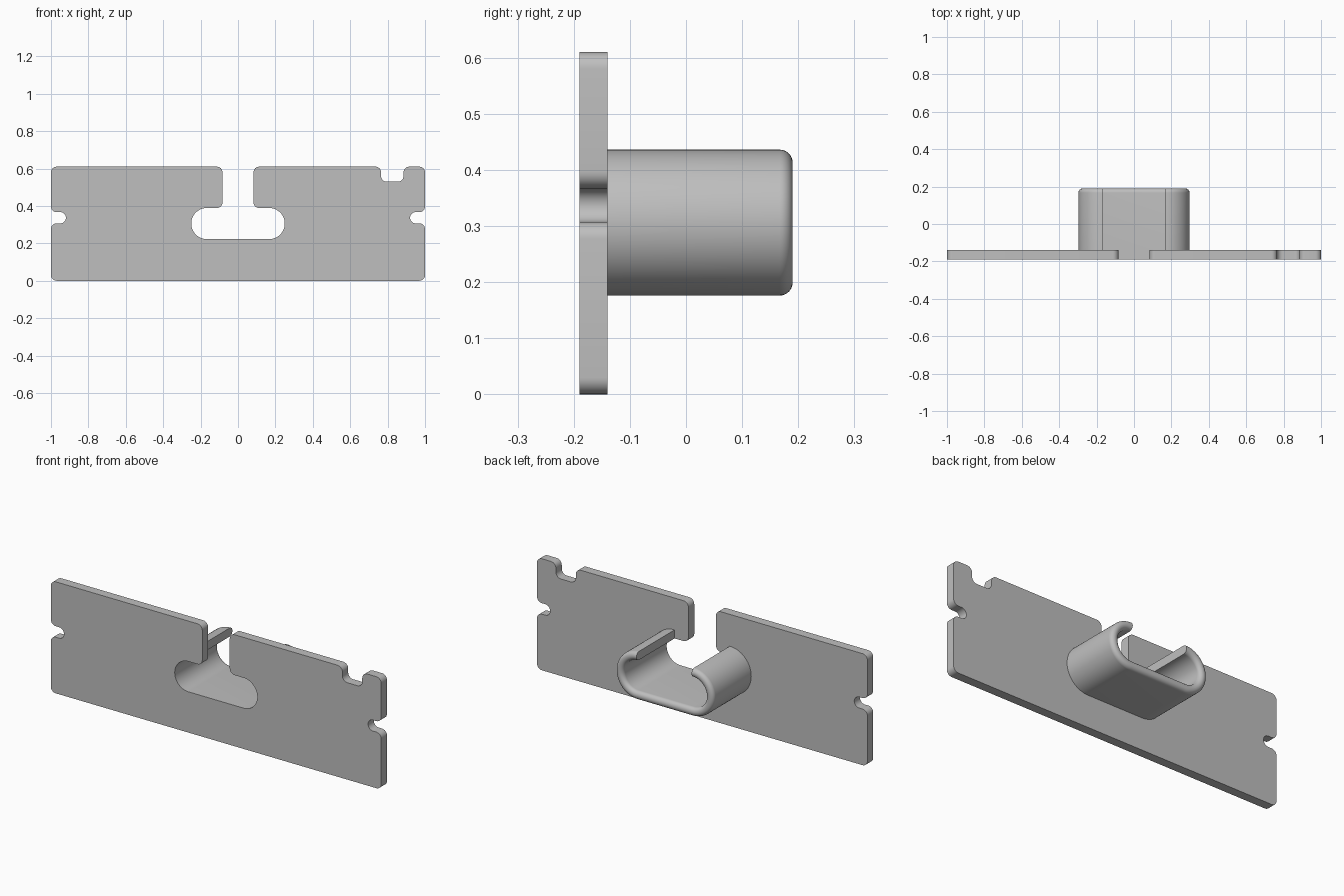
import bpy, bmesh
from math import pi, sin, cos, tan
from mathutils import Vector

if "Cube" in bpy.data.objects:
    bpy.data.objects.remove(bpy.data.objects["Cube"])

grey = bpy.data.materials.new("light_grey")
grey.diffuse_color = (0.52, 0.52, 0.52, 1)
grey.use_nodes = True
grey.node_tree.nodes["Principled BSDF"].inputs["Base Color"].default_value = grey.diffuse_color

FRONT, SEAM, BACK = -0.19, -0.14, 0.19      # plate front, plate rear, sleeve rim
TOP, MID = 0.61, 0.306                      # plate height, sleeve axis height
STRAIGHT, R_IN, R_OUT = 0.167, 0.083, 0.13  # sleeve cross-section
R = 0.03                                    # general corner radius


def finish(name, bm):
    bmesh.ops.remove_doubles(bm, verts=bm.verts, dist=1e-5)
    bmesh.ops.recalc_face_normals(bm, faces=bm.faces)
    mesh = bpy.data.meshes.new(name)
    bm.to_mesh(mesh)
    bm.free()
    mesh.materials.append(grey)
    ob = bpy.data.objects.new(name, mesh)
    bpy.context.collection.objects.link(ob)
    bpy.ops.object.select_all(action='DESELECT')
    ob.select_set(True)
    bpy.context.view_layer.objects.active = ob
    bpy.ops.object.shade_smooth_by_angle(angle=0.6)
    return ob


def rounded(corners):
    """Replace each right-angled corner (x, z, radius) by an arc."""
    out = []
    for i, (x, z, r) in enumerate(corners):
        p = Vector((x, z))
        a = (Vector(corners[i - 1][:2]) - p).normalized()
        b = (Vector(corners[(i + 1) % len(corners)][:2]) - p).normalized()
        n = 16 if r > 0.05 else 8
        for k in range(n + 1):
            t = k / n * pi / 2
            out.append(p + r * (a * (1 - sin(t)) + b * (1 - cos(t))))
    return out


# Half of the outline shared by both sides: bottom corner, side notch, top corner
side = [(1, 0, R), (1, 0.307, R), (0.92, 0.307, R), (0.92, 0.367, R),
        (1, 0.367, R), (1, TOP, R)]
# Clip on the top right edge
top_notch = [(0.885, TOP, R), (0.885, 0.53, R), (0.765, 0.53, R), (0.765, TOP, R)]
# Central entry slot leading into the oblong opening
w = STRAIGHT + R_IN
slot = [(0.083, TOP, R), (0.083, MID + R_IN, R),
        (w, MID + R_IN, R_IN), (w, MID - R_IN, R_IN)]


def mirror(points):
    return [(-x, z, r) for x, z, r in reversed(points)]


# Flat plate
bm = bmesh.new()
outline = rounded(side + top_notch + slot + mirror(slot) + mirror(side))
face = bm.faces.new([bm.verts.new((p.x, FRONT, p.y)) for p in outline])
ext = bmesh.ops.extrude_face_region(bm, geom=[face], use_keep_orig=True)
moved = [v for v in ext["geom"] if isinstance(v, bmesh.types.BMVert)]
bmesh.ops.translate(bm, vec=(0, SEAM - FRONT, 0), verts=moved)
finish("plate", bm)

# Sleeve wall section as (radius, y), with a rounded rim
f = 0.023
section = [(R_IN, SEAM)]
section += [(R_IN + f - f * cos(k * pi / 16), BACK - f + f * sin(k * pi / 16)) for k in range(9)]
section += [(R_OUT - f + f * sin(k * pi / 16), BACK - f + f * cos(k * pi / 16)) for k in range(9)]
section += [(R_OUT, SEAM)]

# Sweep the section round the open-topped oblong path
N = 32
path = [(STRAIGHT, pi / 2 - pi * k / N) for k in range(N + 1)]
path += [(-STRAIGHT, -pi / 2 - pi * k / N) for k in range(N + 1)]
bm = bmesh.new()
rings = [[bm.verts.new((cx + r * cos(a), y, MID + r * sin(a))) for r, y in section]
         for cx, a in path]
for r0, r1 in zip(rings, rings[1:]):
    for j in range(len(section) - 1):
        bm.faces.new((r0[j], r0[j + 1], r1[j + 1], r1[j]))
# Flat ends of the wall on either side of the opening
bm.faces.new(rings[0])
bm.faces.new(rings[-1])
finish("sleeve", bm)
